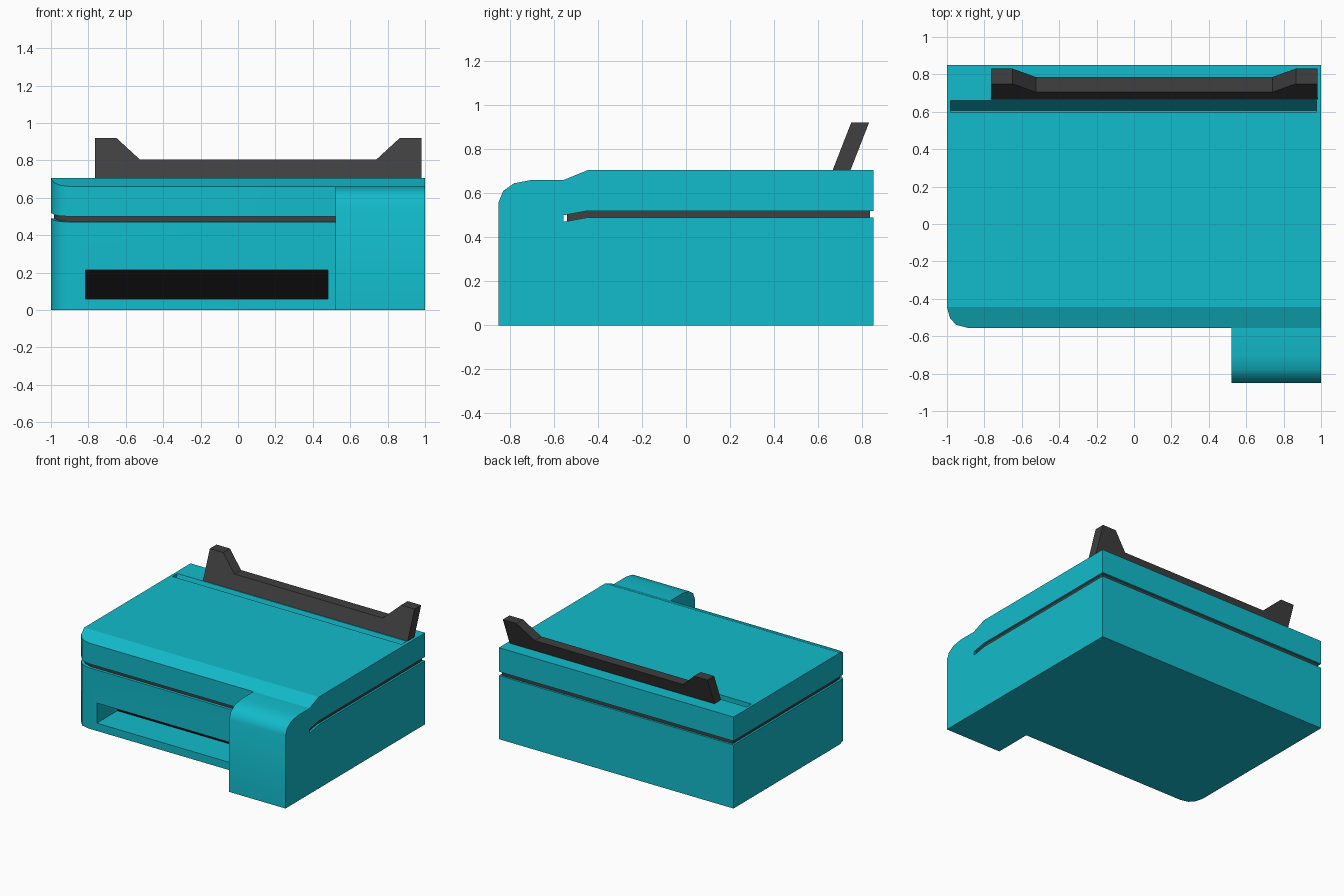
import bpy, bmesh, math

if "Cube" in bpy.data.objects:
    bpy.data.objects.remove(bpy.data.objects["Cube"])

def material(name, rgb):
    m = bpy.data.materials.new(name)
    m.diffuse_color = (*rgb, 1)
    m.use_nodes = True
    m.node_tree.nodes["Principled BSDF"].inputs["Base Color"].default_value = m.diffuse_color
    return m

teal = material("teal", (0.006, 0.50, 0.60))
dark = material("dark_grey", (0.05, 0.05, 0.05))
black = material("black", (0.003, 0.003, 0.003))

def loft(name, ring_a, ring_b, mat, caps=None, smooth=False):
    """Solid between two matching rings of points."""
    bm = bmesh.new()
    a = [bm.verts.new(p) for p in ring_a]
    b = [bm.verts.new(p) for p in ring_b]
    n = len(a)
    for i in range(n):
        j = (i + 1) % n
        bm.faces.new((a[i], a[j], b[j], b[i])).smooth = smooth
    for cap in caps or [range(n)]:
        bm.faces.new([a[i] for i in cap])
        bm.faces.new([b[i] for i in cap])
    bmesh.ops.recalc_face_normals(bm, faces=bm.faces)
    for e in bm.edges:
        e.smooth = e.calc_face_angle(0) < math.radians(40)
    me = bpy.data.meshes.new(name)
    bm.to_mesh(me)
    bm.free()
    ob = bpy.data.objects.new(name, me)
    bpy.context.collection.objects.link(ob)
    me.materials.append(mat)
    return ob

def extrude_x(name, profile, x0, x1, mat, smooth=False):
    return loft(name, [(x0, y, z) for y, z in profile],
                [(x1, y, z) for y, z in profile], mat, smooth=smooth)

def box(name, x0, x1, y0, y1, z0, z1, mat):
    return extrude_x(name, [(y0, z0), (y1, z0), (y1, z1), (y0, z1)], x0, x1, mat)

FRONT, BEND, BACK = -0.555, -0.445, 0.85

def slab(name, z0, dip0, z1, dip1, mat, inset=0.0):
    """Case layer: rounded front-left corner, heights dip towards the front."""
    plan = [(-1, BEND), (-0.983, -0.505), (-0.95, -0.54), (-0.89, FRONT),
            (1, FRONT), (1, BEND), (1, BACK), (-1, BACK)]
    def ring(z, dip):
        out = []
        for x, y in plan:
            t = max(0, (BEND - y) / (BEND - FRONT))
            yy = 0.15 + (y - 0.15) * (1 - inset / 0.7)
            out.append((x * (1 - inset), yy, z - dip * t))
        return out
    return loft(name, ring(z0, dip0), ring(z1, dip1), mat,
                caps=[range(6), (0, 5, 6, 7)], smooth=True)

def cut(target, cutter):
    mod = target.modifiers.new("cut", 'BOOLEAN')
    mod.operation = 'DIFFERENCE'
    mod.solver = 'EXACT'
    mod.object = cutter
    bpy.context.view_layer.objects.active = target
    bpy.ops.object.modifier_apply(modifier=mod.name)
    bpy.data.objects.remove(cutter, do_unlink=True)

# Case layers with a dark seam between them
base = slab("lower_case", 0, 0, 0.49, 0.02, teal)
lid = slab("upper_case", 0.52, 0.02, 0.705, 0.045, teal)
slab("case_seam", 0.48, 0.02, 0.53, 0.02, dark, inset=0.015)

# Paper output opening with black back
cut(base, box("output_cutter", -0.815, 0.48, -0.7, -0.30, 0.06, 0.215, teal))
box("output_back", -0.815, 0.48, -0.305, -0.295, 0.06, 0.215, black)

# Slanted paper feed slot in the top
cut(lid, extrude_x("feed_cutter", [(0.60, 0.75), (0.60, 0.55), (0.608, 0.55),
                                   (0.66, 0.705), (0.66, 0.75)], -0.98, 0.975, teal))

# Projecting column at the front right
extrude_x("front_column", [(FRONT, 0), (-0.85, 0), (-0.85, 0.56), (-0.83, 0.61),
                           (-0.78, 0.645), (-0.70, 0.66), (FRONT, 0.66)],
          0.52, 1, teal, smooth=True)

# Leaning paper support with raised ends
outline = [(-0.765, 0.70), (0.98, 0.70), (0.98, 0.92), (0.865, 0.92), (0.74, 0.805),
           (-0.525, 0.805), (-0.65, 0.92), (-0.765, 0.92)]
def lean(y):
    return [(x, y + (z - 0.705) * 0.39, z) for x, z in outline]
loft("paper_support", lean(0.666), lean(0.747), dark)
